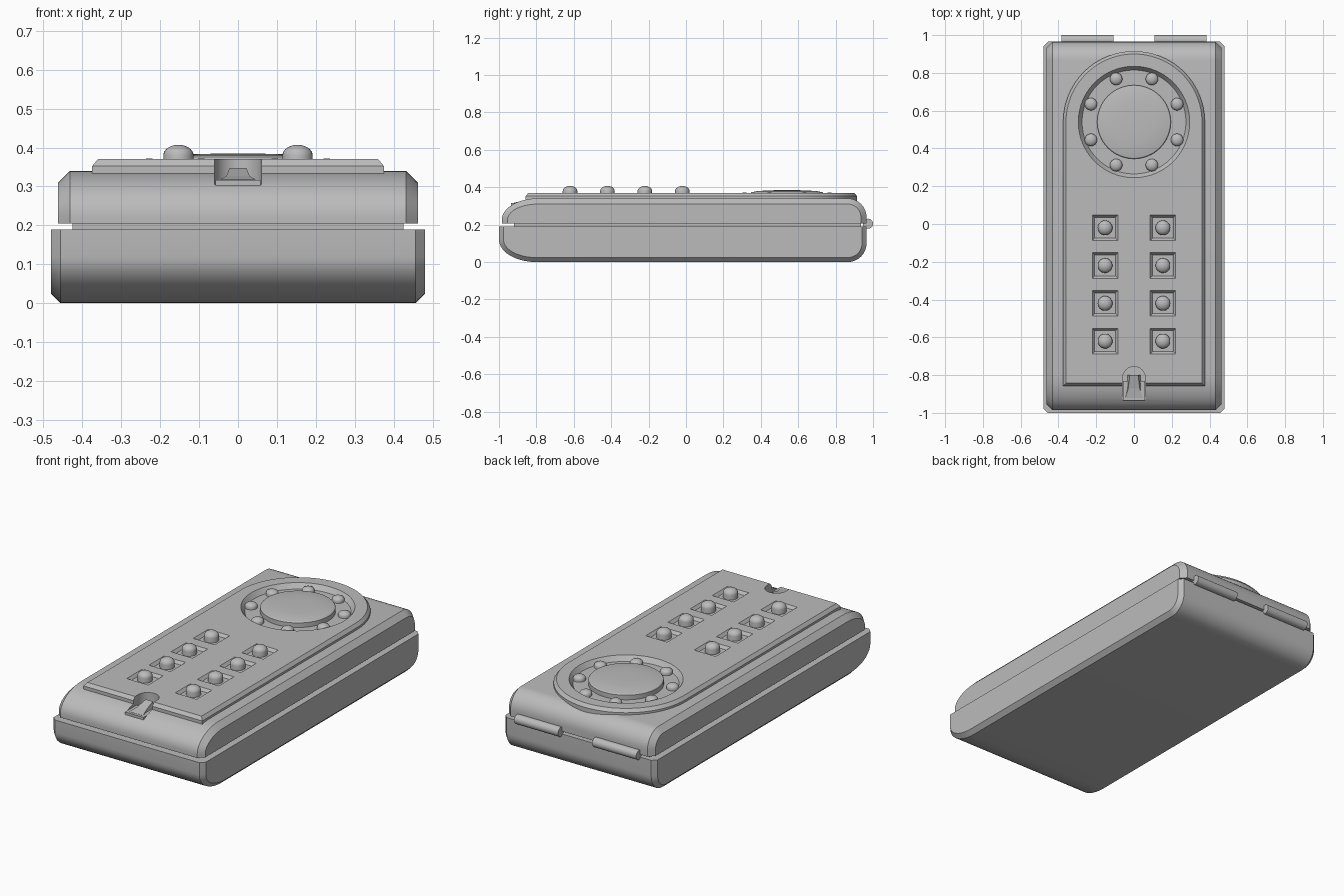
import bpy, bmesh, math

if "Cube" in bpy.data.objects:
    bpy.data.objects.remove(bpy.data.objects["Cube"])

grey = bpy.data.materials.new("mid grey")
grey.diffuse_color = (0.5, 0.5, 0.5, 1)
grey.use_nodes = True
grey.node_tree.nodes["Principled BSDF"].inputs["Base Color"].default_value = grey.diffuse_color


def loft(name, rings):
    """Closed solid through equal-length rings of points."""
    bm = bmesh.new()
    vs = [[bm.verts.new(p) for p in r] for r in rings]
    n = len(vs[0])
    for a, b in zip(vs, vs[1:]):
        for i in range(n):
            j = (i + 1) % n
            bm.faces.new((a[i], a[j], b[j], b[i]))
    bm.faces.new(vs[0])
    bm.faces.new(vs[-1])
    bmesh.ops.recalc_face_normals(bm, faces=bm.faces)
    me = bpy.data.meshes.new(name)
    bm.to_mesh(me)
    bm.free()
    me.materials.append(grey)
    ob = bpy.data.objects.new(name, me)
    bpy.context.collection.objects.link(ob)
    return ob


def select(ob):
    bpy.ops.object.select_all(action='DESELECT')
    ob.select_set(True)
    bpy.context.view_layer.objects.active = ob


def smooth(ob):
    select(ob)
    bpy.ops.object.shade_smooth_by_angle(angle=math.radians(30))


def cut(ob, cutter):
    select(ob)
    m = ob.modifiers.new("cut", 'BOOLEAN')
    m.operation, m.solver, m.object = 'DIFFERENCE', 'EXACT', cutter
    bpy.ops.object.modifier_apply(modifier=m.name)


def circle(cx, cy, r, z, n):
    return [(cx + r * math.cos(2 * math.pi * i / n),
             cy + r * math.sin(2 * math.pi * i / n), z) for i in range(n)]


def square(cx, cy, h, z):
    return [(cx - h, cy - h, z), (cx + h, cy - h, z), (cx + h, cy + h, z), (cx - h, cy + h, z)]


def arch(r, y0, yc, z, n=32):
    """Straight-sided outline with a semicircular far end."""
    pts = [(-r, y0, z), (r, y0, z)]
    return pts + [(r * math.cos(math.pi * i / n), yc + r * math.sin(math.pi * i / n), z)
                  for i in range(n + 1)]


def dome(name, x, y, prof, n=24):
    smooth_ob = loft(name, [circle(x, y, r, z, n) for r, z in prof])
    smooth(smooth_ob)
    return smooth_ob


def shell(name, w, c, y0, y1, seam, edge, front, back):
    """Half of the case: side profile with rounded ends, chamfered along both sides."""
    s = 1 if edge > seam else -1
    h = abs(edge - seam)

    def ring(x, d):
        pts = [(x, y0 + d, seam)]
        for (rx, rz), yc, a0 in ((front, y0 + front[0], math.pi), (back, y1 - back[0], math.pi / 2)):
            for i in range(11):
                a = a0 - math.pi / 2 * i / 10
                pts.append((x, yc + (rx - d) * math.cos(a),
                            seam + s * (h - rz + (rz - d) * math.sin(a))))
        return pts + [(x, y1 - d, seam)]

    return loft(name, [ring(-w, c), ring(-w + c, 0), ring(w - c, 0), ring(w, c)])


# Case halves and the narrow core visible in the seam
lower = shell("lower_case", 0.48, 0.024, -1.0, 0.965, 0.19, 0.0, (0.2, 0.12), (0.1, 0.1))
upper = shell("upper_case", 0.462, 0.03, -0.985, 0.965, 0.205, 0.34, (0.19, 0.115), (0.1, 0.1))
loft("seam_core", [[(x, y, z) for x, y in ((-.425, -.92), (.425, -.92), (.425, .935), (-.425, .935))]
                   for z in (0.17, 0.22)])

# Raised top panel with an arched end
DY = 0.54
panel = loft("top_panel", [arch(0.375, -0.858, DY, 0.325, 48), arch(0.375, -0.858, DY, 0.352, 48),
                           arch(0.36, -0.843, DY, 0.37, 48)])

# Recesses: dial dish, key sockets, front notch
key_spots = [(sx * 0.153, -0.02 - 0.2 * i) for sx in (-1, 1) for i in range(4)]
cutters = [loft("dial_cutter", [circle(0, DY, 0.275, 0.342, 64), circle(0, DY, 0.295, 0.37, 64),
                                circle(0, DY, 0.295, 0.42, 64)])]
for x, y in key_spots:
    cutters.append(loft("key_cutter", [square(x, y, 0.055, 0.354), square(x, y, 0.068, 0.37),
                                       square(x, y, 0.068, 0.42)]))
notch = loft("notch_cutter", [arch(0.06, -1.1, -0.815, z, 16) for z in (0.305, 0.45)])
for c in cutters + [notch]:
    cut(panel, c)
cut(upper, notch)
for c in cutters + [notch]:
    bpy.data.objects.remove(c)
for ob in (lower, upper, panel):
    smooth(ob)

# Front latch: lip and tapered ramp inside the notch
loft("latch_lip", [[(x, y, z) for x, y in ((-.058, -.935), (.058, -.935), (.058, -.83), (-.058, -.83))]
                   for z in (0.297, 0.317)])
loft("latch_ramp", [[(-a, y, 0.30), (a, y, 0.30), (b, y, z), (-b, y, z)]
                    for a, b, y, z in ((0.045, 0.045, -0.92, 0.318), (0.04, 0.03, -0.87, 0.327),
                                       (0.035, 0.022, -0.80, 0.347))])

# Dial: large central button and ring of studs
dome("dial_button", 0, DY, [(0.195, 0.335), (0.195, 0.368), (0.19, 0.373), (0.16, 0.379),
                            (0.11, 0.383), (0.05, 0.3845)], 64)
stud = [(0.033, 0.335), (0.033, 0.352)] + [
    (0.033 * math.cos(a), 0.352 + 0.02 * math.sin(a)) for a in (0.35, 0.7, 1.05, 1.4)]
for i in range(8):
    a = math.radians(22.5 + 45 * i)
    dome("dial_stud", 0.247 * math.cos(a), DY + 0.247 * math.sin(a), stud)

# Keys
key = [(0.039, 0.345), (0.039, 0.38)] + [
    (0.039 * math.cos(a), 0.38 + 0.027 * math.sin(a)) for a in (0.3, 0.6, 0.9, 1.2, 1.45)]
for x, y in key_spots:
    dome("key", x, y, key)

# Hinge barrels at the back
for s in (-1, 1):
    smooth(loft("hinge", [[(s * x, 0.973 + 0.027 * math.cos(t * math.pi / 12),
                            0.205 + 0.027 * math.sin(t * math.pi / 12)) for t in range(24)]
                          for x in (0.108, 0.385)]))
